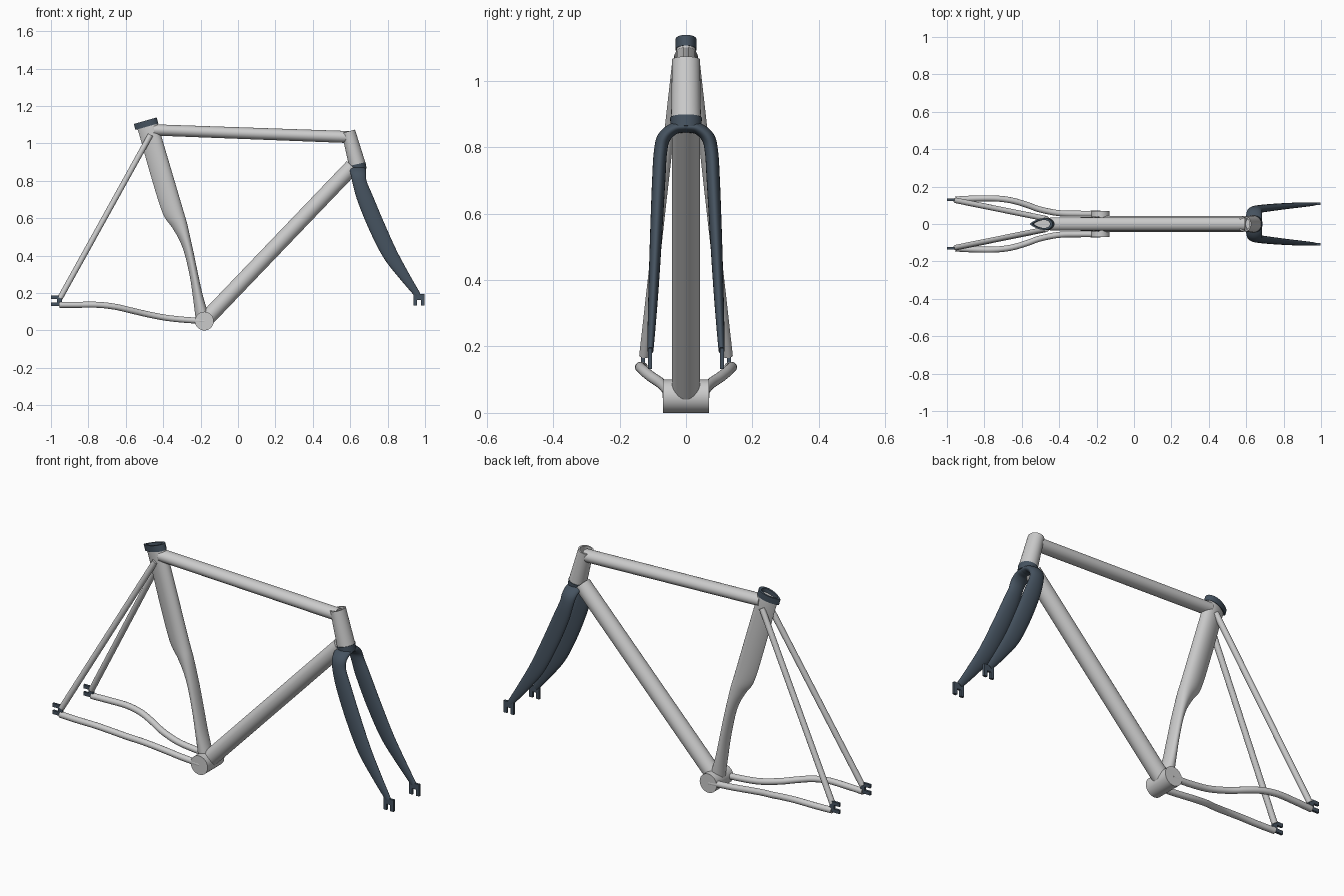
import bpy, bmesh, math
from mathutils import Vector

if "Cube" in bpy.data.objects:
    bpy.data.objects.remove(bpy.data.objects["Cube"])

dark = bpy.data.materials.new("dark_paint")
dark.diffuse_color = (0.06, 0.085, 0.115, 1)
dark.use_nodes = True
dark.node_tree.nodes["Principled BSDF"].inputs["Base Color"].default_value = dark.diffuse_color
X, Y = Vector((1, 0, 0)), Vector((0, 1, 0))


def finish(name, bm, mat=None):
    bmesh.ops.recalc_face_normals(bm, faces=bm.faces)
    me = bpy.data.meshes.new(name)
    bm.to_mesh(me)
    bm.free()
    ob = bpy.data.objects.new(name, me)
    bpy.context.collection.objects.link(ob)
    if mat:
        me.materials.append(mat)
    bpy.ops.object.select_all(action='DESELECT')
    ob.select_set(True)
    bpy.context.view_layer.objects.active = ob
    bpy.ops.object.shade_smooth_by_angle(angle=math.radians(35))
    return ob


def loft(name, rings, mat=None):
    """Skin a list of closed rings and cap both ends."""
    bm = bmesh.new()
    vs = [[bm.verts.new(p) for p in r] for r in rings]
    n = len(vs[0])
    for a, b in zip(vs, vs[1:]):
        for i in range(n):
            j = (i + 1) % n
            bm.faces.new((a[i], a[j], b[j], b[i]))
    bm.faces.new(vs[0])
    bm.faces.new(vs[-1])
    return finish(name, bm, mat)


def spline(pts, n=6):
    """Catmull-Rom through tuples of any length."""
    P = [Vector(p) for p in pts]
    P = [2 * P[0] - P[1]] + P + [2 * P[-1] - P[-2]]
    out = []
    for a, b, c, d in zip(P, P[1:], P[2:], P[3:]):
        for k in range(n):
            t = k / n
            out.append(0.5 * (2 * b + (c - a) * t + (2 * a - 5 * b + 4 * c - d) * t * t
                              + (3 * b - a - 3 * c + d) * t ** 3))
    return out + [P[-2]]


def tube(name, pts, ref=Y, mat=None, sides=32, direction=None):
    """Elliptical sweep; pts are (x, y, z, half size along ref, other half size)."""
    c = [Vector(p[:3]) for p in pts]
    rings = []
    for i, p in enumerate(pts):
        t = direction or (c[min(i + 1, len(c) - 1)] - c[max(i - 1, 0)]).normalized()
        e1 = (ref - ref.dot(t) * t).normalized()
        e2 = t.cross(e1)
        rings.append([c[i] + e1 * p[3] * math.cos(a) + e2 * p[4] * math.sin(a)
                      for a in (2 * math.pi * k / sides for k in range(sides))])
    return loft(name, rings, mat)


def teardrop(bx, bz, fx, fz, hw, m, sides=40):
    """Aero section from a back point to a front point; m sharpens the back."""
    b, f = Vector((bx, 0, bz)), Vector((fx, 0, fz))
    ring = []
    for k in range(sides):
        a = 2 * math.pi * k / sides
        y = hw * (1 + 0.28 * m) * math.sin(a) * abs(math.cos(a / 2)) ** m
        ring.append(b.lerp(f, (1 + math.cos(a)) / 2) + Y * y)
    return ring


def plate(name, outline, y, th, mat):
    bm = bmesh.new()
    f = bm.faces.new([bm.verts.new((x, y - th / 2, z)) for x, z in outline])
    r = bmesh.ops.extrude_face_region(bm, geom=[f])
    bmesh.ops.translate(bm, vec=(0, th, 0), verts=[v for v in r['geom'] if isinstance(v, bmesh.types.BMVert)])
    return finish(name, bm, mat)


# main straight tubes
tube("bottom_bracket_shell", [(-.18, -.07, .05, .05, .05), (-.18, .07, .05, .05, .05)], X, sides=48)
tube("down_tube", [(-.17, 0, .06, .042, .042), (.612, 0, .876, .042, .042)])
tube("top_tube", [(-.45, 0, 1.072, .036, .03), (.592, 0, 1.034, .036, .032)])

# head tube with open top
hd = Vector((-.052, 0, .19)).normalized()
top, low = Vector((.59, 0, 1.064)), Vector((.64, 0, .878))
tube("head_tube", [(*low, .045, .045), (*top, .042, .037), (*top, .034, .029),
                   (*(top - hd * .13), .034, .029)], direction=hd)

# aero seat tube, cut away behind for the wheel
seat = [(-.225, .05, -.15, .06, .04, .2), (-.24, .17, -.186, .18, .04, .2),
        (-.256, .28, -.211, .29, .039, .2), (-.283, .40, -.237, .415, .038, .3),
        (-.312, .48, -.256, .50, .037, .4), (-.352, .55, -.273, .575, .036, .5),
        (-.404, .63, -.298, .66, .035, .6), (-.470, .84, -.360, .87, .034, .7),
        (-.523, 1.03, -.416, 1.06, .032, .7), (-.541, 1.085, -.431, 1.117, .029, .7)]
loft("seat_tube", [teardrop(*s) for s in spline(seat, 5)])

# seat clamp with recessed opening
up = Vector((-.28, 0, .96)) * .033


def clamp_ring(inset, h):
    o = up * h
    return teardrop(-.548 + inset + o.x, 1.072 + inset * .29 + o.z,
                    -.426 - inset + o.x, 1.107 - inset * .29 + o.z, .032 - inset * .7, .7)


loft("seat_clamp", [clamp_ring(0, 0), clamp_ring(0, 1), clamp_ring(.014, 1), clamp_ring(.014, .3)], dark)

# fork collar
tube("fork_collar", [(.637, 0, .889, .048, .046), (.645, 0, .855, .046, .044)], Y, dark)

stay = [(-.955, .131, .137), (-.86, .136, .137), (-.75, .137, .137), (-.66, .127, .127),
        (-.58, .105, .109), (-.50, .077, .09), (-.40, .058, .07), (-.30, .055, .058), (-.18, .055, .05)]
blade = [(.64, 0, .862, .043, .017), (.641, .035, .857, .043, .018), (.644, .066, .83, .04, .02),
         (.652, .077, .785, .038, .02), (.68, .082, .705, .043, .02), (.74, .089, .56, .044, .0185),
         (.812, .096, .41, .04, .016), (.89, .102, .29, .028, .013), (.962, .107, .188, .016, .009)]
rear_drop = [(-.942, .13), (-1, .13), (-1, .149), (-.968, .149), (-.968, .168),
             (-1, .168), (-1, .187), (-.942, .187)]
front_drop = [(.938, .195), (.938, .132), (.957, .132), (.957, .164), (.978, .164),
              (.978, .132), (.997, .132), (.997, .195)]

# mirrored stays, fork blades and dropouts
for s, side in ((-1, "right"), (1, "left")):
    tube("seat_stay_" + side, [(-.468, s * .028, 1.045, .015, .015), (-.952, s * .126, .172, .015, .015)], sides=20)
    tube("chain_stay_" + side, spline([(x, s * y, z, .016, .016) for x, y, z in stay]), sides=20)
    tube("fork_blade_" + side, spline([(x, s * y, z, a, b) for x, y, z, a, b in blade]), X, dark)
    plate("rear_dropout_" + side, rear_drop, s * .13, .012, dark)
    plate("front_dropout_" + side, front_drop, s * .108, .012, dark)
